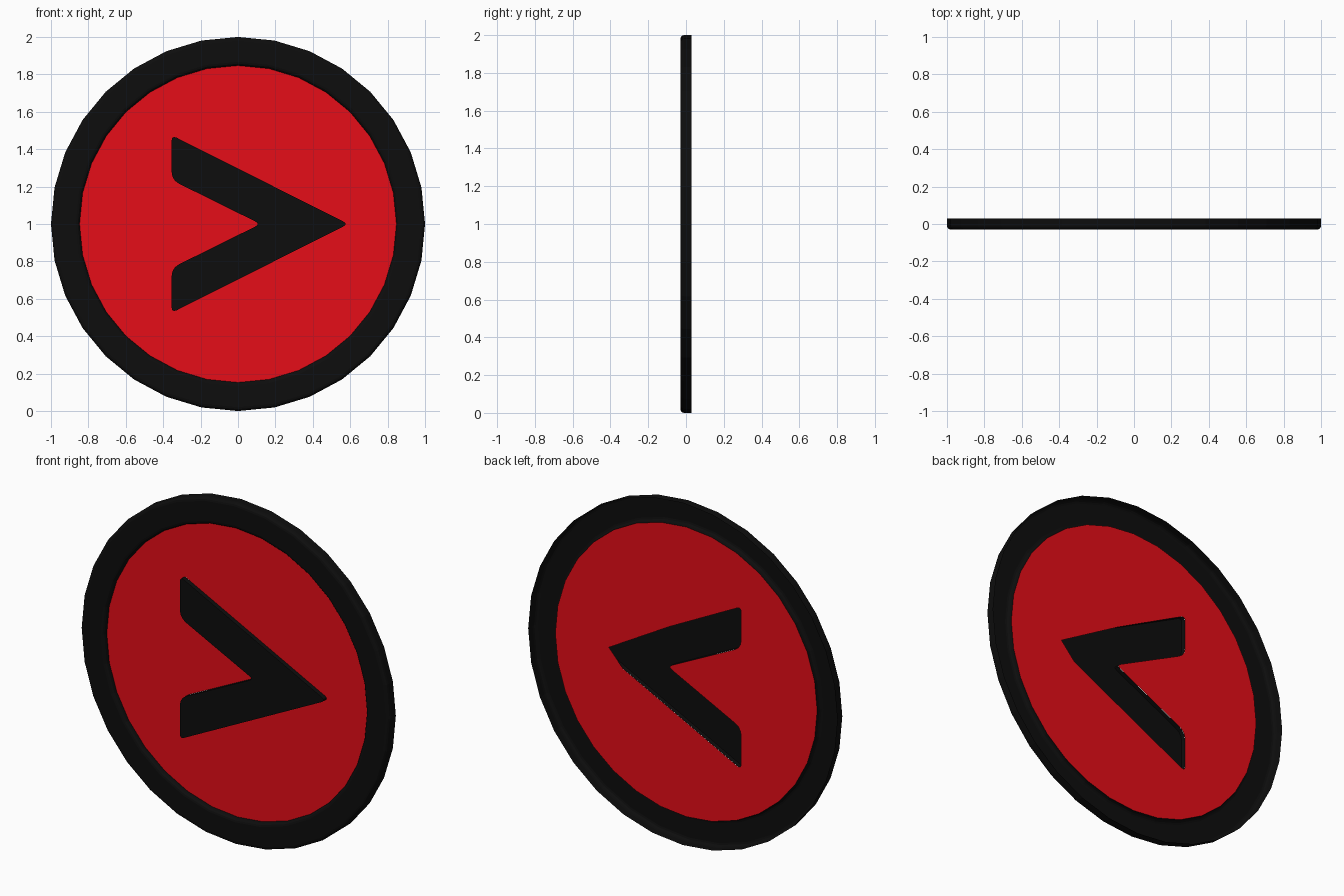
import bpy, bmesh, math
from mathutils import Vector

if "Cube" in bpy.data.objects:
    bpy.data.objects.remove(bpy.data.objects["Cube"])

SIDES = 32
FRONT, PANEL, BACK = -0.03, -0.002, 0.03   # y of rim front, red panel, rim back
INNER = 0.847


def material(name, rgb):
    m = bpy.data.materials.new(name)
    m.diffuse_color = (*rgb, 1)
    m.use_nodes = True
    m.node_tree.nodes["Principled BSDF"].inputs["Base Color"].default_value = m.diffuse_color
    return m


black = material("black", (0.004, 0.004, 0.004))
red = material("red", (0.79, 0.004, 0.009))


def finish(name, bm, mat):
    """Store the mesh with its open shell facing the front."""
    bmesh.ops.recalc_face_normals(bm, faces=bm.faces)
    if sum(f.normal.y * f.calc_area() for f in bm.faces) > 0:
        bmesh.ops.reverse_faces(bm, faces=bm.faces)
    mesh = bpy.data.meshes.new(name)
    bm.to_mesh(mesh)
    bm.free()
    mesh.materials.append(mat)
    ob = bpy.data.objects.new(name, mesh)
    bpy.context.collection.objects.link(ob)
    return ob


def lathe(name, profile, mat):
    """Sweep an open (radius, y) profile around the disc axis."""
    bm = bmesh.new()
    rings = []
    for i in range(SIDES):
        a = 2 * math.pi * i / SIDES
        rings.append([bm.verts.new((r * math.cos(a), y, 1 + r * math.sin(a)))
                      for r, y in profile])
    for i in range(SIDES):
        p, q = rings[i], rings[(i + 1) % SIDES]
        for j in range(len(profile) - 1):
            bm.faces.new((p[j], p[j + 1], q[j + 1], q[j]))
    return finish(name, bm, mat)


def loop(bm, outline, y):
    """Add a closed wire loop and return its vertices and edges."""
    vs = [bm.verts.new((x, y, z)) for x, z in outline]
    return vs, [bm.edges.new((v, vs[(i + 1) % len(vs)])) for i, v in enumerate(vs)]


def rounded(corners, steps=3):
    """Round each (x, z, cut length) corner with a short curve."""
    out = []
    for i, (x, z, cut) in enumerate(corners):
        p = Vector((x, z))
        if cut == 0:
            out.append((x, z))
            continue
        a = p + (Vector(corners[i - 1][:2]) - p).normalized() * cut
        b = p + (Vector(corners[(i + 1) % len(corners)][:2]) - p).normalized() * cut
        for s in range(steps + 1):
            t = s / steps
            out.append(tuple(a * (1 - t) ** 2 + p * 2 * t * (1 - t) + b * t * t))
    return out


# Rim: hollow-backed shell with rounded front edges
b = 0.02
arc = [math.radians(t) for t in (0, 30, 60, 90)]
front_outer = [(1 - b + b * math.cos(t), FRONT + b - b * math.sin(t)) for t in arc]
front_inner = [(INNER + b - b * math.cos(t), FRONT + b - b * math.sin(t))
               for t in reversed(arc)]
lathe("rim", [(1, BACK)] + front_outer + front_inner + [(INNER, PANEL)], black)

# Arrowhead outlines: full front, and the opening seen from behind
left = -0.355
notch = [(left, 0.525, 0.03), (left, 0.765, 0.045), (0.12, 1.0, 0.03),
         (left, 1.235, 0.045), (left, 1.475, 0.03)]
arrow = rounded(notch + [(0.59, 1.0, 0.03)])
opening = rounded(notch + [(0.11, 1.235, 0), (0.50, 1.01, 0), (0.41, 0.91, 0)])

# Raised arrowhead: cap and side walls, hollow behind
bm = bmesh.new()
front_v, _ = loop(bm, arrow, FRONT)
back_v, _ = loop(bm, arrow, PANEL - 0.001)
bm.faces.new(front_v)
for i in range(len(arrow)):
    k = (i + 1) % len(arrow)
    bm.faces.new((front_v[i], front_v[k], back_v[k], back_v[i]))
finish("arrow", bm, black)

# Face panel: thin disc with the arrow opening cut out
disc = [(INNER * math.cos(2 * math.pi * i / SIDES),
         1 + INNER * math.sin(2 * math.pi * i / SIDES)) for i in range(SIDES)]
bm = bmesh.new()
edges = loop(bm, disc, PANEL)[1] + loop(bm, opening, PANEL)[1]
bmesh.ops.triangle_fill(bm, edges=edges, use_beauty=True, normal=(0, -1, 0))
finish("face_panel", bm, red)
